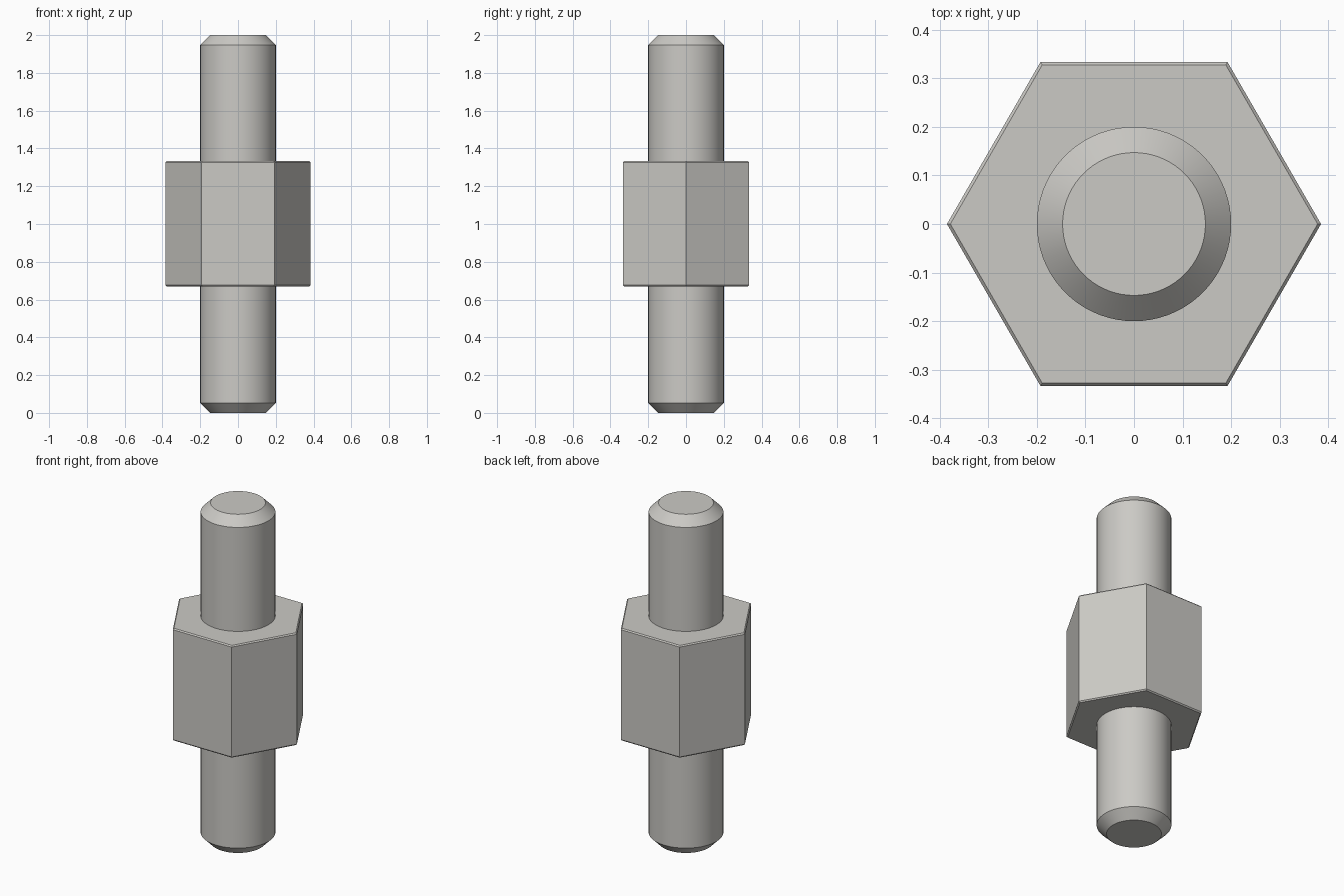
import bpy, bmesh, math

SEGMENTS = 72            # sides of the round studs
ROD, TIP = 0.2, 0.147    # stud radius and chamfered end radius
CHAMFER = 0.053
HEX = 0.385              # collar corner radius
EDGE = 0.007             # collar edge break
LOW, HIGH, TOP = 0.67, 1.333, 2.0

cube = bpy.data.objects.get("Cube")
if cube:
    bpy.data.objects.remove(cube, do_unlink=True)

steel = bpy.data.materials.new("warm grey steel")
steel.use_nodes = True
color = (0.60, 0.59, 0.56, 1)
steel.diffuse_color = color
steel.node_tree.nodes["Principled BSDF"].inputs["Base Color"].default_value = color


def loft(name, rings, cap_bottom=False, cap_top=False):
    """Join rings of (radius, height, sides), listed from bottom to top."""
    bm = bmesh.new()
    loops = []
    for radius, z, sides in rings:
        angles = [math.tau * k / sides for k in range(sides)]
        loops.append([bm.verts.new((radius * math.cos(a), radius * math.sin(a), z))
                      for a in angles])
    for lower, upper in zip(loops, loops[1:]):
        n = min(len(lower), len(upper))
        for k in range(n):
            # One face per shared side; a finer ring adds its extra corners
            def span(loop):
                step = len(loop) // n
                return [loop[(k * step + i) % len(loop)] for i in range(step + 1)]
            bm.faces.new(span(lower) + span(upper)[::-1])
    if cap_bottom:
        bm.faces.new(loops[0][::-1])
    if cap_top:
        bm.faces.new(loops[-1])
    mesh = bpy.data.meshes.new(name)
    bm.to_mesh(mesh)
    bm.free()
    mesh.materials.append(steel)
    obj = bpy.data.objects.new(name, mesh)
    bpy.context.collection.objects.link(obj)
    bpy.ops.object.select_all(action='DESELECT')
    obj.select_set(True)
    bpy.context.view_layer.objects.active = obj
    bpy.ops.object.shade_smooth_by_angle(angle=math.radians(30))


# Round studs with chamfered ends
loft("lower_stud", [(TIP, 0, SEGMENTS), (ROD, CHAMFER, SEGMENTS),
                    (ROD, LOW, SEGMENTS)], cap_bottom=True)
loft("upper_stud", [(ROD, HIGH, SEGMENTS), (ROD, TOP - CHAMFER, SEGMENTS),
                    (TIP, TOP, SEGMENTS)], cap_top=True)

# Hexagonal collar, open where the studs meet it
loft("hex_collar", [(ROD, LOW, SEGMENTS), (HEX - EDGE, LOW, 6),
                    (HEX, LOW + EDGE, 6), (HEX, HIGH - EDGE, 6),
                    (HEX - EDGE, HIGH, 6), (ROD, HIGH, SEGMENTS)])
